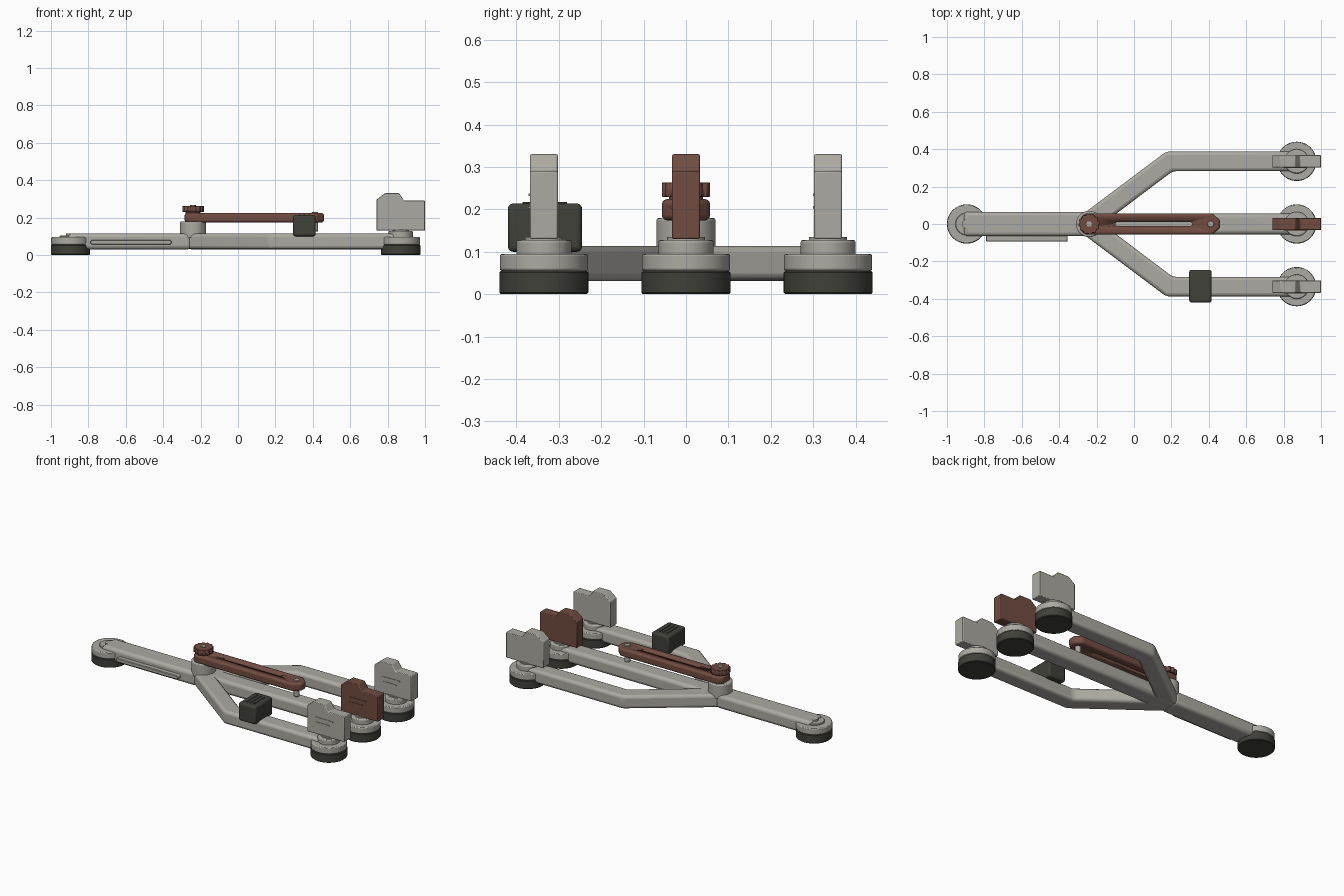
import bpy, bmesh, math

if "Cube" in bpy.data.objects:
    bpy.data.objects.remove(bpy.data.objects["Cube"])


def material(name, rgb):
    m = bpy.data.materials.new(name)
    m.diffuse_color = (*rgb, 1)
    m.use_nodes = True
    m.node_tree.nodes["Principled BSDF"].inputs["Base Color"].default_value = m.diffuse_color
    return m


GREY = material("warm_grey", (0.41, 0.40, 0.36))
BROWN = material("red_brown", (0.165, 0.072, 0.053))
DARK = material("charcoal", (0.050, 0.052, 0.041))


def prism(name, pts, lo, hi, mat, bevel=0.0, axis="z", segs=3):
    """Extrude an outline: (x, y) along z, or (x, z) along y."""
    def co(p, d):
        return (p[0], p[1], d) if axis == "z" else (p[0], d, p[1])
    bm = bmesh.new()
    a = [bm.verts.new(co(p, lo)) for p in pts]
    b = [bm.verts.new(co(p, hi)) for p in pts]
    bm.faces.new(a)
    bm.faces.new(b)
    n = len(pts)
    for i in range(n):
        j = (i + 1) % n
        bm.faces.new((a[i], a[j], b[j], b[i]))
    bmesh.ops.recalc_face_normals(bm, faces=bm.faces)
    me = bpy.data.meshes.new(name)
    bm.to_mesh(me)
    bm.free()
    me.materials.append(mat)
    ob = bpy.data.objects.new(name, me)
    bpy.context.collection.objects.link(ob)
    if bevel:
        mod = ob.modifiers.new("bevel", "BEVEL")
        mod.width, mod.segments = bevel, segs
        mod.limit_method = "ANGLE"
        mod.angle_limit = math.radians(30)
    bpy.ops.object.select_all(action="DESELECT")
    ob.select_set(True)
    bpy.context.view_layer.objects.active = ob
    bpy.ops.object.shade_smooth_by_angle(angle=math.radians(35))
    return ob


def rect(x0, x1, y0, y1):
    return [(x0, y0), (x1, y0), (x1, y1), (x0, y1)]


def ring(x, y, r, n=48):
    return [(x + r * math.cos(2 * math.pi * i / n),
             y + r * math.sin(2 * math.pi * i / n)) for i in range(n)]


def slot(x0, x1, y, r, n=8):
    """Rounded-end slot outline."""
    right = [(x1 - r + r * math.cos(t), y + r * math.sin(t))
             for t in [-math.pi / 2 + math.pi * i / n for i in range(n + 1)]]
    left = [(x0 + x1 - px, 2 * y - py) for px, py in right]
    return right + left


# Feet: dark pad with grey collar
def foot(label, x, y):
    prism(label + "_foot_pad", ring(x, y, 0.105), 0, 0.055, DARK, 0.004, segs=1)
    prism(label + "_foot_collar", ring(x, y, 0.104), 0.055, 0.095, GREY, 0.005, segs=2)


foot("tail", -0.895, 0)
prism("tail_foot_cap", ring(-0.895, 0, 0.06), 0.09, 0.103, GREY, 0.003, segs=1)
prism("tail_foot_button", ring(-0.895, 0, 0.025, 24), 0.10, 0.114, GREY)

# Central beams
prism("tail_beam", rect(-0.91, -0.25, -0.065, 0.065), 0.03, 0.115, GREY, 0.02)
prism("middle_beam", rect(-0.27, 0.87, -0.055, 0.055), 0.03, 0.115, GREY, 0.02)

# Side rail on the tail beam
prism("side_rail", slot(-0.79, -0.355, 0.068, 0.012), -0.094, -0.06, GREY, 0.003, "y", 1)

# Bent outer legs
W = 0.0525
for label, s in (("front", -1), ("back", 1)):
    ax, ay, bx, by = -0.24, 0.012, 0.19, 0.335
    ln = math.hypot(bx - ax, by - ay)
    nx, ny = -(by - ay) / ln * W, (bx - ax) / ln * W
    mitre = W * math.tan(math.atan2(by - ay, bx - ax) / 2)
    pts = [(ax + nx, ay + ny), (bx - mitre, by + W), (0.87, by + W),
           (0.87, by - W), (bx + mitre, by - W), (ax - nx, ay - ny)]
    prism(label + "_outer_leg", [(x, s * y) for x, y in pts], 0.031, 0.114, GREY, 0.018)

# Right-hand feet with upright blocks
block = [(0.74, 0.13), (1.0, 0.13), (1.0, 0.29), (0.888, 0.29),
         (0.862, 0.33), (0.785, 0.33), (0.74, 0.295)]
for label, y, mat in (("front", -0.335, GREY), ("middle", 0, BROWN), ("back", 0.335, GREY)):
    foot(label, 0.87, y)
    prism(label + "_neck", ring(0.87, y, 0.065), 0.09, 0.128, GREY, 0.006, segs=2)
    prism(label + "_neck_stem", ring(0.87, y, 0.045), 0.12, 0.135, GREY)
    prism(label + "_block", block, y - 0.033, y + 0.033, mat, 0.004, "y", 2)
    for i, (x1, z) in enumerate(((0.92, 0.235), (0.895, 0.205))):
        prism(f"{label}_block_ridge_{i}", rect(0.80, x1, z - 0.003, z + 0.003),
              y - 0.036, y - 0.03, mat, axis="y")

# Pivot hub
prism("pivot_hub", ring(-0.24, 0, 0.07), 0.09, 0.18, GREY, 0.006, segs=2)

# Swing bar with a through slot
bar = prism("swing_bar", [(-0.285, -0.035), (-0.262, -0.057), (0.42, -0.057), (0.46, -0.02),
                          (0.46, 0.02), (0.42, 0.057), (-0.262, 0.057), (-0.285, 0.035)],
            0.174, 0.224, BROWN, 0.012)
cutter = prism("slot_cutter", slot(-0.10, 0.31, 0, 0.011), 0.1, 0.3, BROWN)
cutter.hide_render = True
cutter.hide_viewport = True
cut = bar.modifiers.new("slot", "BOOLEAN")
cut.operation, cut.object, cut.solver = "DIFFERENCE", cutter, "EXACT"

# Pin through the bar tip
prism("bar_pin", ring(0.41, 0, 0.017, 24), 0.125, 0.229, GREY, 0.002, segs=1)

# Scalloped knob
knob = []
for i in range(60):
    t = 2 * math.pi * i / 60
    r = 0.057 if i % 5 < 3 else 0.051
    knob.append((-0.24 + r * math.cos(t), r * math.sin(t)))
prism("knob_neck", ring(-0.24, 0, 0.04), 0.215, 0.235, BROWN)
prism("knob", knob, 0.229, 0.263, BROWN, 0.002, segs=1)
prism("knob_screw", ring(-0.24, 0, 0.016, 6), 0.26, 0.267, GREY)

# Dark clamp over the front leg
prism("clamp", rect(0.295, 0.415, -0.42, -0.245), 0.10, 0.214, DARK, 0.012)
for i in range(3):
    x = 0.33 + 0.025 * i
    prism(f"clamp_ridge_{i}", rect(x - 0.004, x + 0.004, -0.385, -0.28), 0.21, 0.217, DARK)
